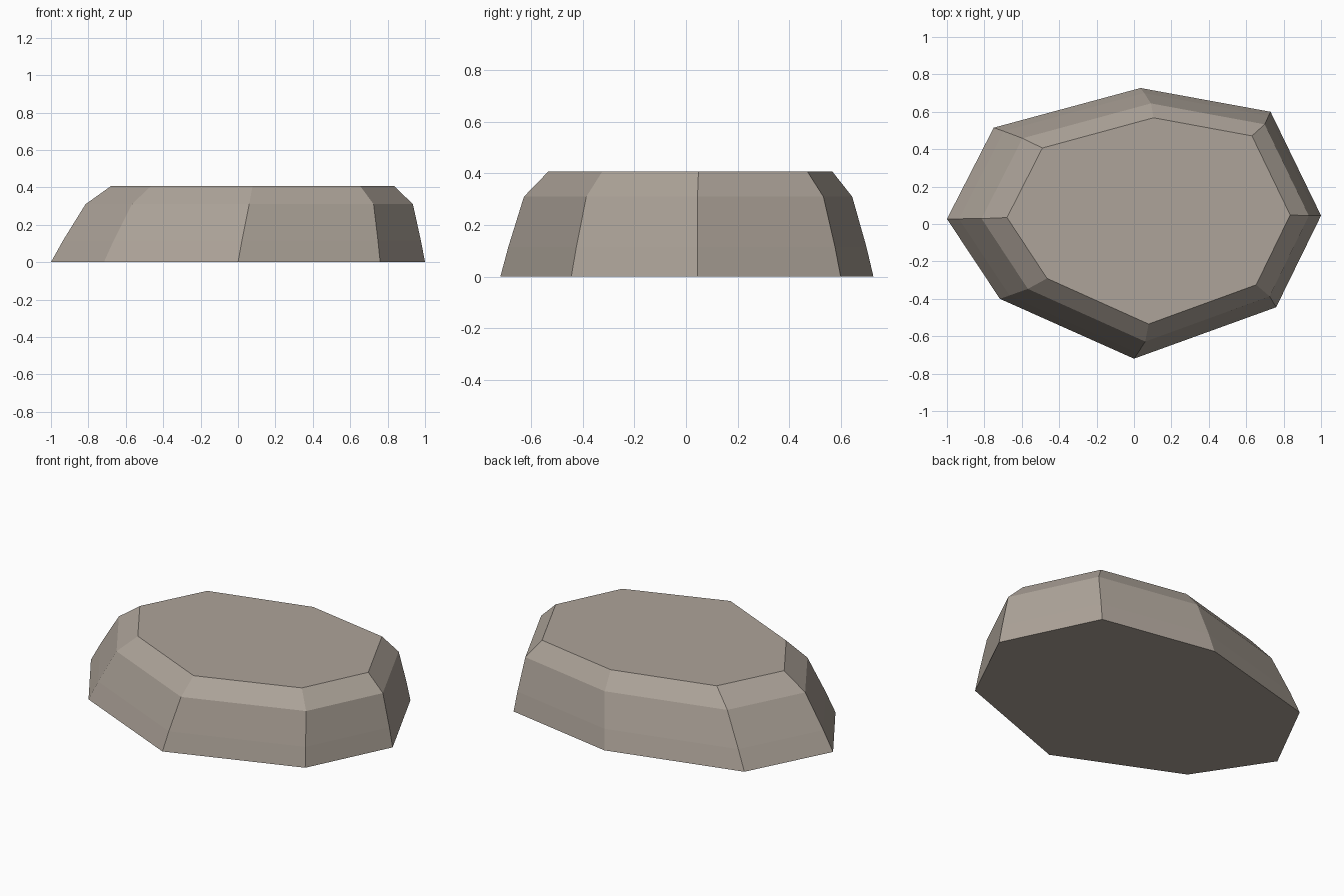
import bpy
import bmesh

cube = bpy.data.objects.get("Cube")
if cube:
    bpy.data.objects.remove(cube, do_unlink=True)

# Stone colour
stone = bpy.data.materials.new("warm_grey_stone")
stone.use_nodes = True
colour = (0.42, 0.37, 0.32, 1)
stone.diffuse_color = colour
bsdf = stone.node_tree.nodes["Principled BSDF"]
bsdf.inputs["Base Color"].default_value = colour
bsdf.inputs["Roughness"].default_value = 0.9

# Irregular eight-sided footprint
footprint = [(1, 0.045), (0.73, 0.6), (0.035, 0.727), (-0.75, 0.515),
             (-1, 0.027), (-0.717, -0.4), (0, -0.72), (0.76, -0.445)]

# Each level: height, x scale, x shift, y scale, y shift
levels = [(0, 1, 0, 1, 0),
          (0.115, 0.957, 0.021, 0.96, 0.002),
          (0.31, 0.875, 0.06, 0.88, 0.005),
          (0.407, 0.757, 0.078, 0.762, 0.014)]

# Low flat rock: stacked rings, sloping sides, bevelled rim and flat caps
bm = bmesh.new()
rings = [[bm.verts.new((x * sx + dx, y * sy + dy, z)) for x, y in footprint]
         for z, sx, dx, sy, dy in levels]
count = len(footprint)
for low, high in zip(rings, rings[1:]):
    for i in range(count):
        j = (i + 1) % count
        bm.faces.new((low[i], low[j], high[j], high[i]))
bm.faces.new(rings[-1])
bm.faces.new(rings[0][::-1])
bmesh.ops.recalc_face_normals(bm, faces=bm.faces)

mesh = bpy.data.meshes.new("flat_rock")
bm.to_mesh(mesh)
bm.free()
mesh.materials.append(stone)
rock = bpy.data.objects.new("flat_rock", mesh)
bpy.context.collection.objects.link(rock)
